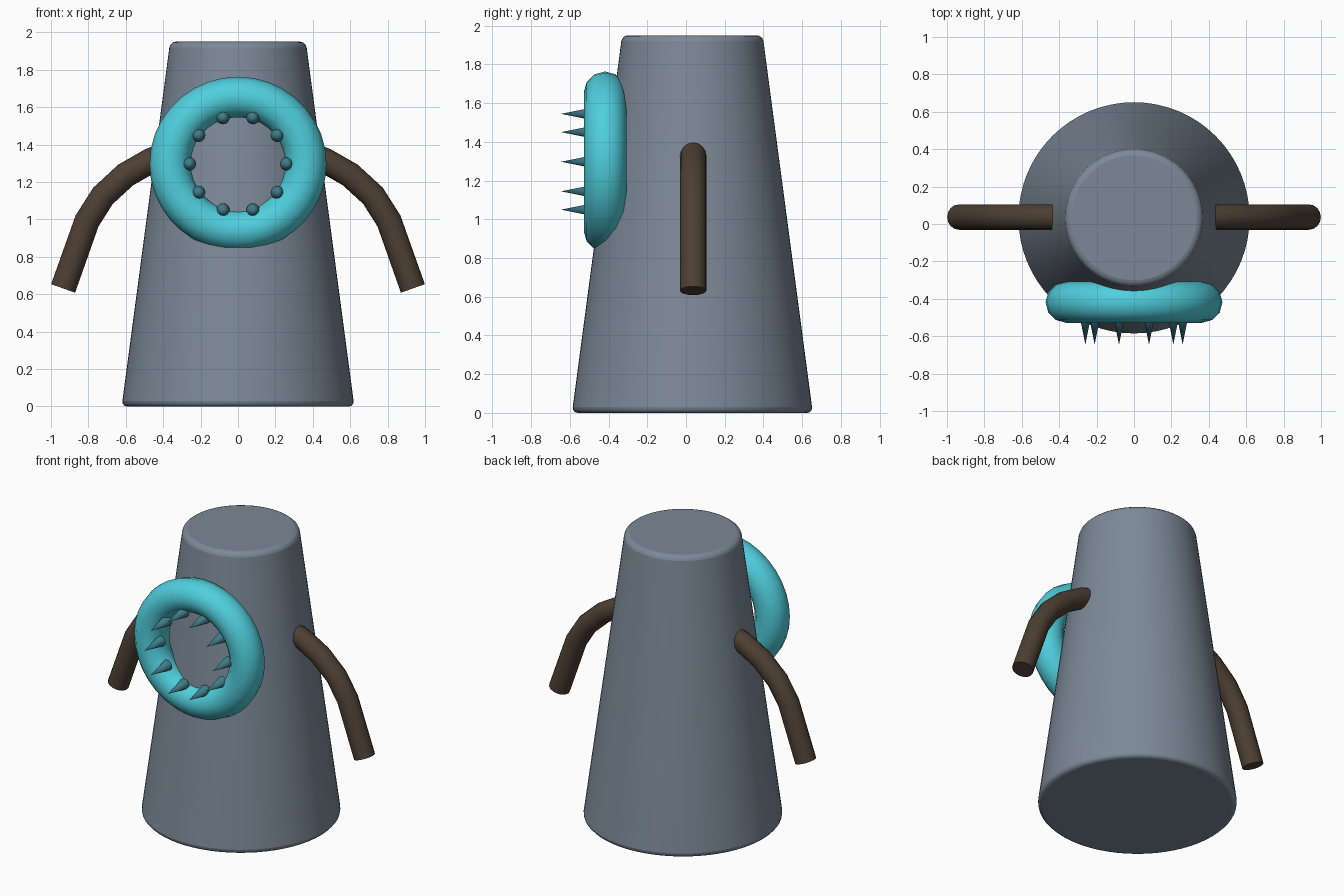
import bpy, math

if "Cube" in bpy.data.objects:
    bpy.data.objects.remove(bpy.data.objects["Cube"])

CY = 0.033          # body axis in y
RING = (0, -0.418, 1.297)


def paint(obj, name, rgb):
    mat = bpy.data.materials.get(name) or bpy.data.materials.new(name)
    mat.diffuse_color = (*rgb, 1)
    mat.use_nodes = True
    mat.node_tree.nodes["Principled BSDF"].inputs["Base Color"].default_value = mat.diffuse_color
    obj.data.materials.append(mat)


def smooth(angle=40):
    bpy.ops.object.shade_smooth_by_angle(angle=math.radians(angle))


# Tapered body with softened rims
bpy.ops.mesh.primitive_cone_add(vertices=64, radius1=0.622, radius2=0.363,
                                depth=1.95, location=(0, CY, 0.975))
body = bpy.context.object
body.name = "body"
bevel = body.modifiers.new("rim", 'BEVEL')
bevel.width = 0.03
bevel.segments = 3
bevel.limit_method = 'ANGLE'
bevel.angle_limit = math.radians(40)
smooth()
paint(body, "slate", (0.20, 0.25, 0.31))

# Ring mouth on the front
bpy.ops.mesh.primitive_torus_add(major_segments=36, minor_segments=12,
                                 major_radius=0.363, minor_radius=0.11,
                                 location=RING, rotation=(math.pi / 2, 0, 0))
ring = bpy.context.object
ring.name = "mouth_ring"
ring.scale = (1, 0.985, 1)
smooth(60)
paint(ring, "cyan", (0.08, 0.62, 0.72))

# Ten teeth pointing forward around the inner edge
for i in range(10):
    a = math.radians(36 * i)
    bpy.ops.mesh.primitive_cone_add(
        vertices=16, radius1=0.036, radius2=0, depth=0.18,
        location=(0.26 * math.cos(a), -0.555, RING[2] + 0.26 * math.sin(a)),
        rotation=(math.pi / 2, 0, 0))
    tooth = bpy.context.object
    tooth.name = f"tooth_{i + 1}"
    smooth()
    paint(tooth, "teal", (0.05, 0.20, 0.25))

# Drooping tube arms
PATH = [(0.30, 1.37), (0.465, 1.315), (0.60, 1.238), (0.722, 1.126),
        (0.807, 0.992), (0.935, 0.631)]
for side, label in ((-1, "left"), (1, "right")):
    curve = bpy.data.curves.new(f"{label}_arm", 'CURVE')
    curve.dimensions = '3D'
    curve.bevel_depth = 0.068
    curve.bevel_resolution = 6
    curve.use_fill_caps = True
    spline = curve.splines.new('POLY')
    spline.points.add(len(PATH) - 1)
    for p, (x, z) in zip(spline.points, PATH):
        p.co = (side * x, CY + 0.004, z, 1)
    spline.use_smooth = True
    arm = bpy.data.objects.new(f"{label}_arm", curve)
    bpy.context.collection.objects.link(arm)
    paint(arm, "bark", (0.075, 0.05, 0.033))
